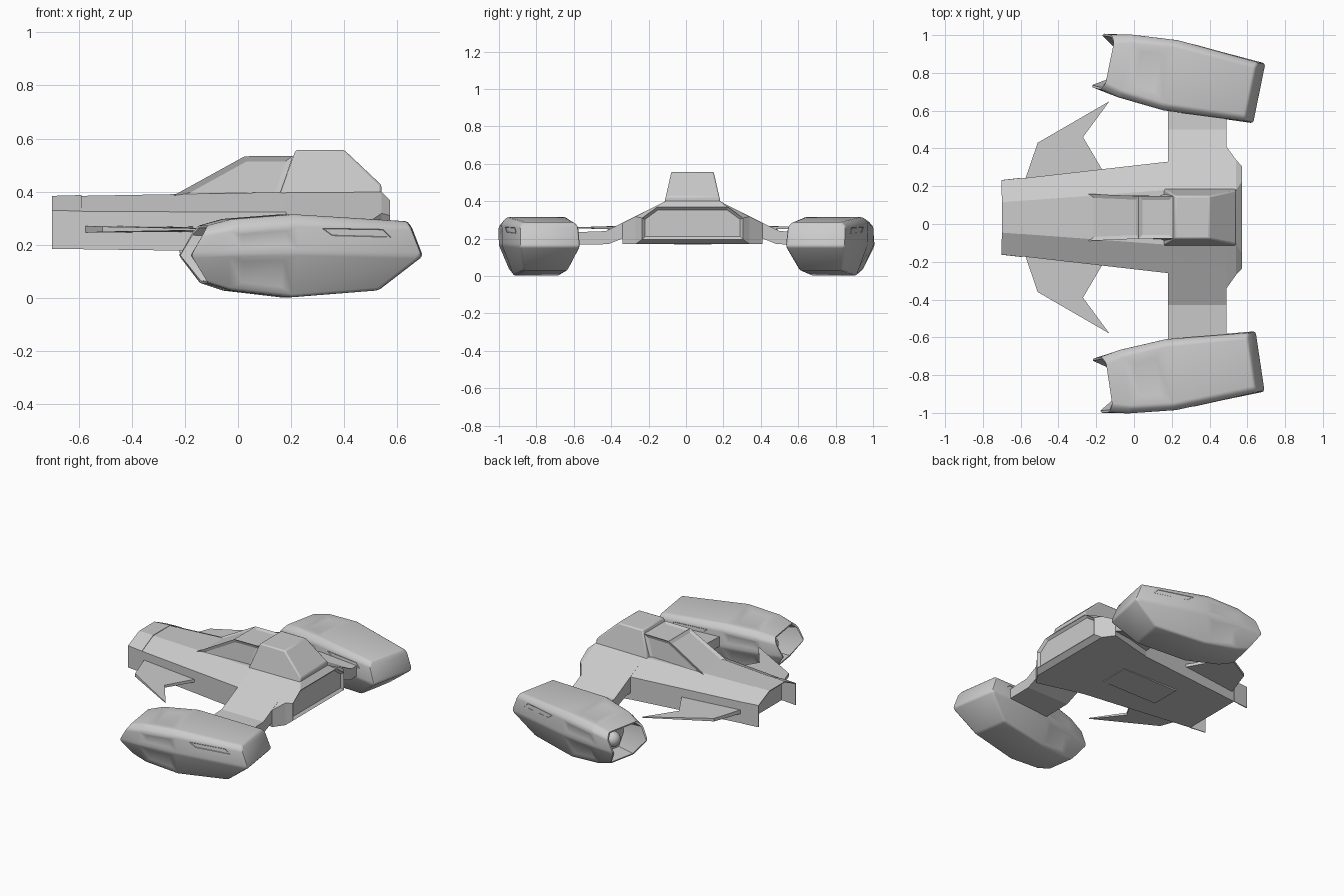
import bpy, bmesh, math
from mathutils import Vector

if "Cube" in bpy.data.objects:
    bpy.data.objects.remove(bpy.data.objects["Cube"])

C = 0.035  # centre line of the hull in y


def mesh_obj(name, verts, faces, edit=None):
    bm = bmesh.new()
    vs = [bm.verts.new(v) for v in verts]
    fs = [bm.faces.new([vs[i] for i in f]) for f in faces]
    bmesh.ops.recalc_face_normals(bm, faces=bm.faces[:])
    bm.normal_update()
    if edit:
        edit(bm, vs, fs)
    me = bpy.data.meshes.new(name)
    bm.to_mesh(me)
    bm.free()
    ob = bpy.data.objects.new(name, me)
    bpy.context.collection.objects.link(ob)
    return ob


def smooth(ob, angle=35):
    bpy.ops.object.select_all(action='DESELECT')
    ob.select_set(True)
    bpy.context.view_layer.objects.active = ob
    bpy.ops.object.shade_smooth_by_angle(angle=math.radians(angle))


def bridge(n, rings, closed=True):
    return [(r * n + k, r * n + (k + 1) % n, (r + 1) * n + (k + 1) % n, (r + 1) * n + k)
            for r in range(rings - 1) for k in range(n if closed else n - 1)]


def prism(name, a, b, edit=None):
    """Solid between two matching outlines."""
    n = len(a)
    faces = bridge(n, 2) + [tuple(range(n)), tuple(range(n, 2 * n))]
    return mesh_obj(name, a + b, faces, edit)


def inset(bm, faces, t, d):
    bmesh.ops.inset_individual(bm, faces=faces, thickness=t, depth=d, use_even_offset=True)


# Hull: six-sided sections (x, side half width, bottom z, side z, top half width, top z)
def section(x, hw, zb, zs, tw, zt):
    half = [(hw, zb), (hw, zs), (tw, zt)]
    return ([(x, C - y, z) for y, z in half] + [(x, C + y, z) for y, z in reversed(half)])


nose = (-0.59, 0.207, 0.183, 0.325, 0.088, 0.384)
secs = [nose, (0.18, 0.295, 0.172, 0.323, 0.145, 0.398), (0.49, 0.375, 0.17, 0.283, 0.145, 0.40),
        (0.54, 0.305, 0.17, 0.318, 0.145, 0.40), (0.572, 0.27, 0.195, 0.31, 0.19, 0.368)]
verts = [v for s in secs for v in section(*s)]
n = len(verts)
mesh_obj("hull", verts, bridge(6, len(secs)) + [tuple(range(6)), tuple(range(n - 6, n))],
         lambda bm, vs, fs: inset(bm, [fs[-1]], 0.015, -0.015))

# Open hood at the nose
hood = mesh_obj("nose_hood", section(*nose) + section(-0.70, 0.195, 0.184, 0.328, 0.08, 0.381),
                bridge(6, 2, closed=False))
mod = hood.modifiers.new("wall", 'SOLIDIFY')
mod.thickness, mod.offset = 0.006, 0

# Belly hatch
mesh_hatch = [(-0.22, C - 0.1), (0.19, C - 0.1), (0.19, C + 0.1), (-0.22, C + 0.1)]
prism("belly_hatch", [(x, y, 0.168) for x, y in mesh_hatch], [(x, y, 0.185) for x, y in mesh_hatch])


# Canopy and rear cabin: side profiles whose width narrows with height
def cabin(name, prof, base, top, edit=None):
    z0, z1 = min(p[1] for p in prof), max(p[1] for p in prof)
    w = lambda z: base + (top - base) * (z - z0) / (z1 - z0)
    return prism(name, [(x, C - w(z), z) for x, z in prof], [(x, C + w(z), z) for x, z in prof], edit)


cabin("canopy", [(-0.258, 0.377), (0.025, 0.533), (0.207, 0.535), (0.155, 0.377)], 0.125, 0.113,
      lambda bm, vs, fs: inset(bm, [fs[0], fs[1], fs[4], fs[5]], 0.02, -0.009))
rear = cabin("rear_cabin", [(0.155, 0.385), (0.217, 0.557), (0.40, 0.557), (0.54, 0.425), (0.54, 0.385)],
             0.152, 0.113)
bev = rear.modifiers.new("round", 'BEVEL')
bev.width, bev.segments = 0.008, 2
smooth(rear)

# Pylons to the pods, and swept winglets
pylon = [(0.20, 0.371), (0.465, 0.24), (0.66, 0.233), (0.66, 0.168), (0.45, 0.17), (0.34, 0.215), (0.20, 0.215)]
wing = [(-0.59, 0.15, 0.013), (-0.575, 0.205, 0.013), (-0.51, 0.395, 0.010), (-0.13, 0.615, 0.003),
        (-0.27, 0.425, 0.008), (-0.17, 0.255, 0.010), (-0.17, 0.15, 0.010)]
for side, s in (("left", 1), ("right", -1)):
    prism(side + "_pylon", [(0.18, C + s * y, z) for y, z in pylon], [(0.49, C + s * y, z) for y, z in pylon])
    prism(side + "_winglet", [(x, C + s * y, 0.258 - t) for x, y, t in wing],
          [(x, C + s * y, 0.258 + t) for x, y, t in wing])

# Engine pod: rings of (u, half width, z) at top, shoulder, belly, bottom
R0 = [(-0.315, 0.115, 0.272), (-0.335, 0.148, 0.243), (-0.382, 0.145, 0.16), (-0.31, 0.095, 0.055)]
R1 = [(-0.22, 0.14, 0.298), (-0.22, 0.172, 0.263), (-0.22, 0.172, 0.165), (-0.22, 0.11, 0.027)]
R2 = [(0, 0.16, 0.315), (0, 0.19, 0.28), (0, 0.19, 0.17), (0, 0.125, 0.002)]
R3 = [(0.445, 0.135, 0.288), (0.455, 0.158, 0.265), (0.497, 0.162, 0.157), (0.335, 0.118, 0.028)]
I0 = [(u, w * 0.92, 0.16 + (z - 0.16) * 0.92) for u, w, z in R0]
I1 = [(-0.2, w * 0.8, 0.16 + (z - 0.16) * 0.8) for u, w, z in R0]


def pod_edit(bm, vs, fs):
    rails = [e for e in bm.edges
             if not any(v in vs[:16] for v in e.verts) and not all(v in vs[16:24] for v in e.verts)
             and len(e.link_faces) == 2 and e.calc_face_angle() > 0.2]
    first = 3 * 8  # faces between R1 and R2
    inset(bm, [fs[first + k] for k in (1, 5)], 0.026, -0.008)
    inset(bm, [fs[first + k] for k in (2, 4)], 0.035, -0.008)
    inset(bm, [fs[first + 7]], 0.055, -0.008)
    bmesh.ops.bevel(bm, geom=rails, offset=0.012, offset_type='OFFSET', segments=2,
                    profile=0.5, affect='EDGES', clamp_overlap=True)


pod_verts = []
for ring in (I1, I0, R0, R1, R2, R3):
    pod_verts += ring + [(u, -w, z) for u, w, z in reversed(ring)]
m = 40
pod_faces = bridge(8, 6) + [tuple(range(8)), (m, m + 7, m + 6, m + 1),
                            (m + 1, m + 6, m + 5, m + 2), (m + 2, m + 5, m + 4, m + 3)]


# Slanted vent strip lying on the side of a pod
def vent(name, s):
    out = [(0.11, 0.262), (0.345, 0.258), (0.375, 0.228), (0.15, 0.234)]
    w = lambda u: 0.19 - 0.0703 * u
    return prism(name, [(u, s * (w(u) - 0.01), z) for u, z in out],
                 [(u, s * (w(u) + 0.003), z) for u, z in out],
                 lambda bm, vs, fs: inset(bm, [fs[-1]], 0.005, -0.006))


for side, y, rot in (("left", 0.79, -11.5), ("right", -0.80, 8.5)):
    pod = mesh_obj(side + "_pod", pod_verts, pod_faces, pod_edit)
    smooth(pod)
    bpy.ops.mesh.primitive_uv_sphere_add(segments=20, ring_count=12, radius=0.05, location=(-0.225, 0, 0.16))
    core = bpy.context.object
    core.name = side + "_engine_core"
    smooth(core, 60)
    parts = [core, vent(side + "_outer_vent", 1), vent(side + "_inner_vent", -1)]
    for p in parts:
        p.parent = pod
    pod.location = (0.18, y, 0)
    pod.rotation_euler = (0, 0, math.radians(rot))
